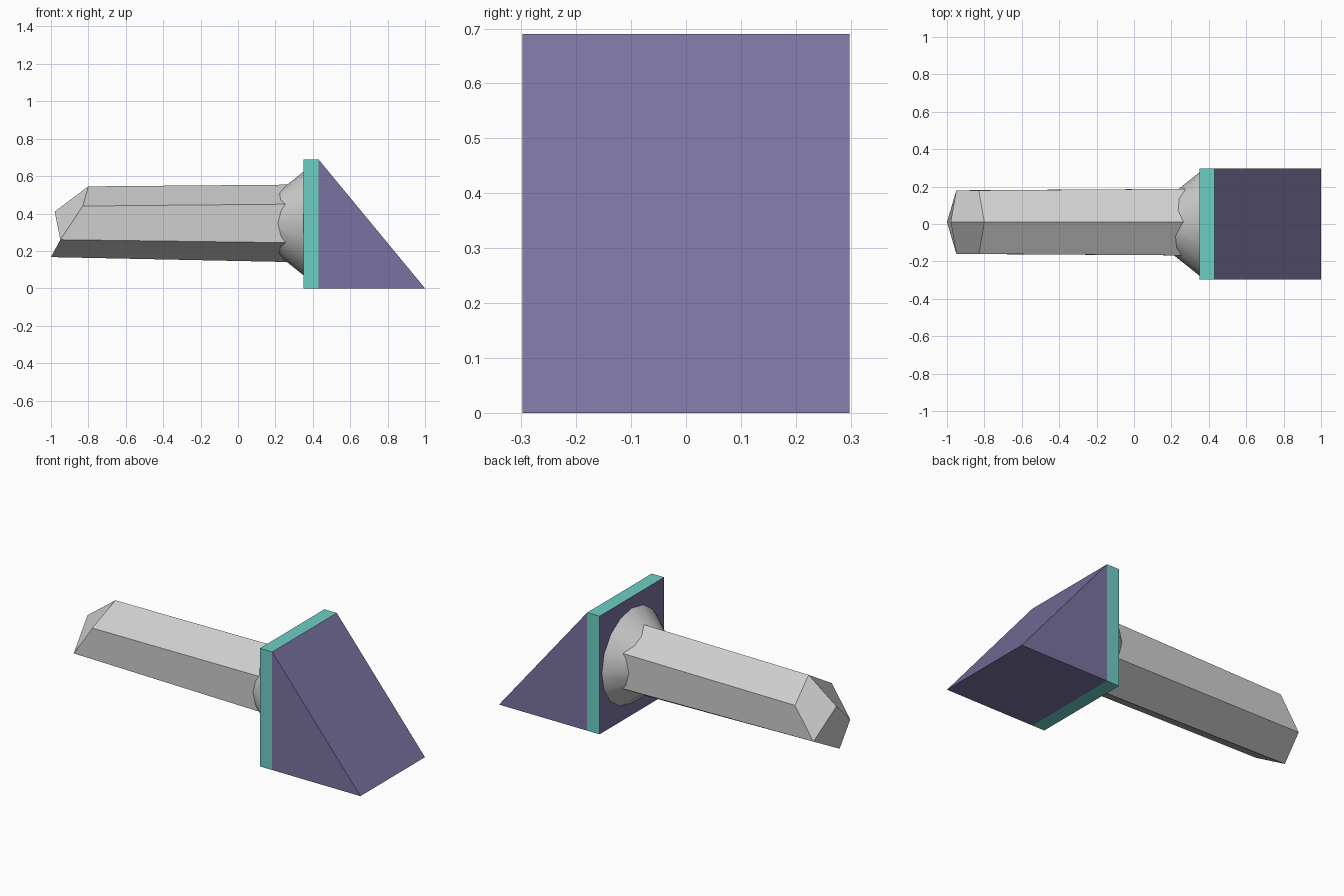
import bpy, bmesh
from math import sin, cos, pi

cube = bpy.data.objects.get("Cube")
if cube:
    bpy.data.objects.remove(cube, do_unlink=True)


def material(name, rgb):
    m = bpy.data.materials.new(name)
    m.use_nodes = True
    m.diffuse_color = (*rgb, 1)
    m.node_tree.nodes["Principled BSDF"].inputs["Base Color"].default_value = (*rgb, 1)
    return m


purple = material("muted purple", (0.195, 0.17, 0.355))
teal = material("teal", (0.155, 0.62, 0.56))
grey = material("light grey", (0.62, 0.62, 0.62))


def build(name, verts, faces, *mats):
    bm = bmesh.new()
    vs = [bm.verts.new(v) for v in verts]
    for f in faces:
        bm.faces.new([vs[i] for i in f])
    bmesh.ops.recalc_face_normals(bm, faces=bm.faces)
    me = bpy.data.meshes.new(name)
    bm.to_mesh(me)
    bm.free()
    for m in mats:
        me.materials.append(m)
    ob = bpy.data.objects.new(name, me)
    bpy.context.collection.objects.link(ob)
    return ob


def extrude_profile(name, profile, half, *mats):
    """Extrude an x-z outline symmetrically along y."""
    n = len(profile)
    verts = [(x, y, z) for y in (-half, half) for x, z in profile]
    faces = [range(n), range(n, 2 * n)]
    faces += [(i, (i + 1) % n, (i + 1) % n + n, i + n) for i in range(n)]
    return build(name, verts, faces, *mats)


HALF, TOP, MID = 0.298, 0.69, 0.347

# Sloping wedge
extrude_profile("wedge", [(0.43, 0), (1, 0), (0.43, TOP)], HALF, purple)

# Mounting plate: teal rim, purple broad faces
plate = extrude_profile("plate", [(0.35, 0), (0.43, 0), (0.43, TOP), (0.35, TOP)],
                        HALF, teal, purple)
for p in plate.data.polygons:
    p.material_index = int(abs(p.normal.x) > 0.9)

# Flared collar around the crystal root
N = 16
rings = [(0.2, 0.157), (0.35, 0.277)]
verts = [(x, r * cos(2 * pi * i / N), MID + r * sin(2 * pi * i / N))
         for x, r in rings for i in range(N)]
faces = [(i, (i + 1) % N, (i + 1) % N + N, i + N) for i in range(N)]
collar = build("collar", verts, faces + [range(N), range(N, 2 * N)], grey)
bpy.context.view_layer.objects.active = collar
collar.select_set(True)
bpy.ops.object.shade_smooth_by_angle(angle=pi / 6)

# Six-sided crystal with an oblique faceted tip
YC, R = 0.01, 0.208
root = [(0.35, YC + R * cos(pi / 2 + i * pi / 3) * 0.99, MID + R * sin(pi / 2 + i * pi / 3))
        for i in range(6)]
top, upper, lower, bottom = (-0.8, 0.545), (-0.83, 0.44), (-0.95, 0.26), (-1, 0.167)
sides = [(top, 0), (upper, -1), (lower, -1), (bottom, 0), (lower, 1), (upper, 1)]
tip = [(x, YC + 0.17 * s, z) for (x, z), s in sides]
apex = [(-0.98, YC, 0.41)]
faces = [(i, (i + 1) % 6, (i + 1) % 6 + 6, i + 6) for i in range(6)]
faces += [range(6), (6, 7, 8, 12), (6, 11, 10, 12), (8, 9, 10, 12)]
build("crystal", root + tip + apex, faces, grey)
